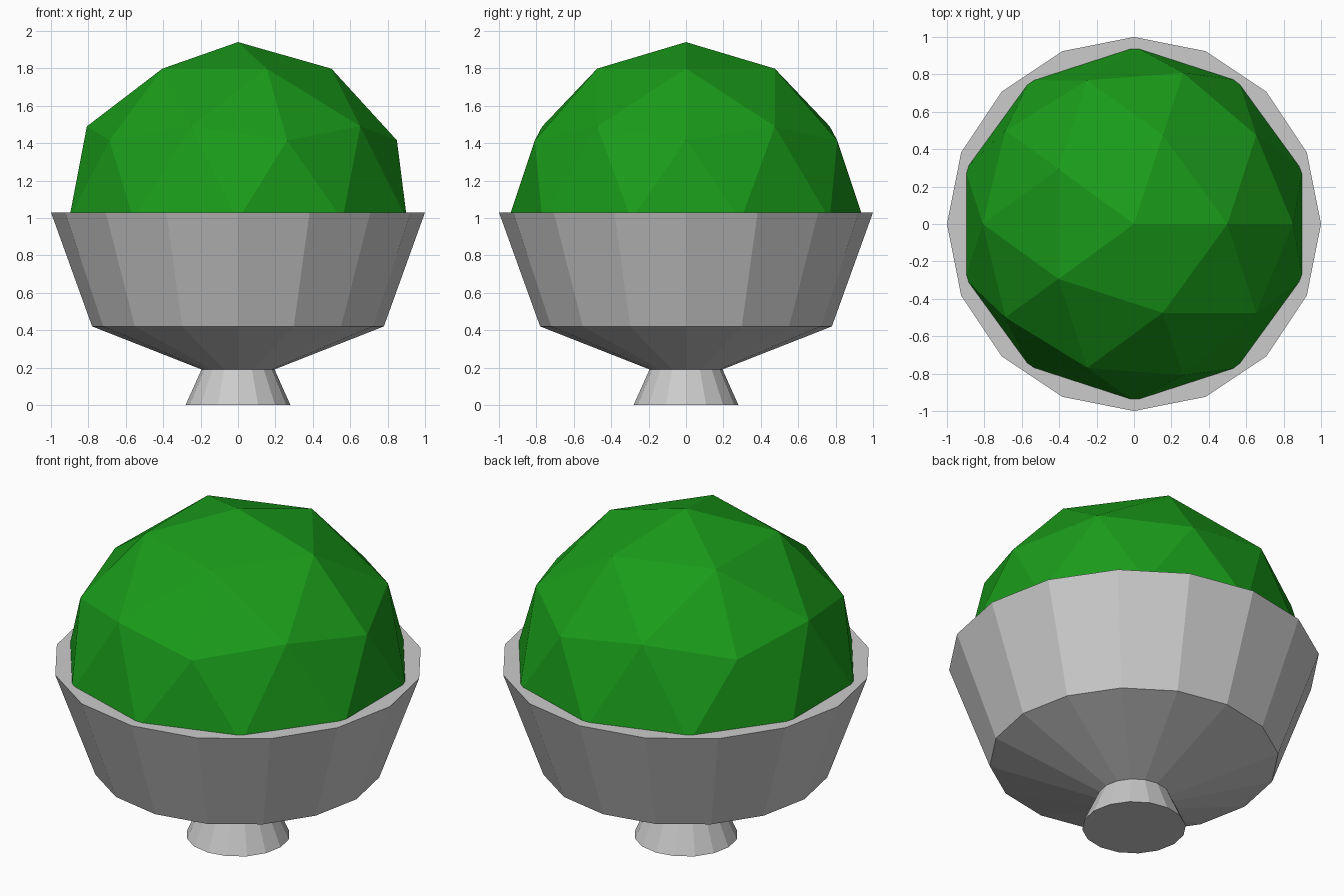
import bpy, bmesh, math
from mathutils import Matrix

if "Cube" in bpy.data.objects:
    bpy.data.objects.remove(bpy.data.objects["Cube"])

SIDES = 16


def add_object(name, bm):
    mesh = bpy.data.meshes.new(name)
    bm.to_mesh(mesh)
    bm.free()
    obj = bpy.data.objects.new(name, mesh)
    bpy.context.collection.objects.link(obj)
    return obj


# Planter: footed bowl turned from a short profile of (radius, height)
profile = [(0.28, 0.0), (0.195, 0.19), (0.78, 0.42), (1.0, 1.03)]
bm = bmesh.new()
rings = []
for r, z in profile:
    angles = [2 * math.pi * i / SIDES for i in range(SIDES)]
    rings.append([bm.verts.new((r * math.cos(a), r * math.sin(a), z)) for a in angles])
for low, high in zip(rings, rings[1:]):
    for i in range(SIDES):
        j = (i + 1) % SIDES
        bm.faces.new((low[i], low[j], high[j], high[i]))
bm.faces.new(rings[0][::-1])   # underside of the foot
bm.faces.new(rings[-1])        # flat soil level at the rim
add_object("planter", bm)

# Bush: upper half of a low-poly ball, its base sunk just below the rim
bm = bmesh.new()
bmesh.ops.create_icosphere(bm, subdivisions=2, radius=0.95,
                           matrix=Matrix.Translation((0, 0, 0.99)))
lower = [f for f in bm.faces if f.calc_center_median().z < 0.99]
bmesh.ops.delete(bm, geom=lower, context='FACES')
bush = add_object("bush", bm)

leaf = bpy.data.materials.new("leaf_green")
leaf.diffuse_color = (0.01, 0.33, 0.01, 1)
leaf.use_nodes = True
leaf.node_tree.nodes["Principled BSDF"].inputs["Base Color"].default_value = leaf.diffuse_color
bush.data.materials.append(leaf)
